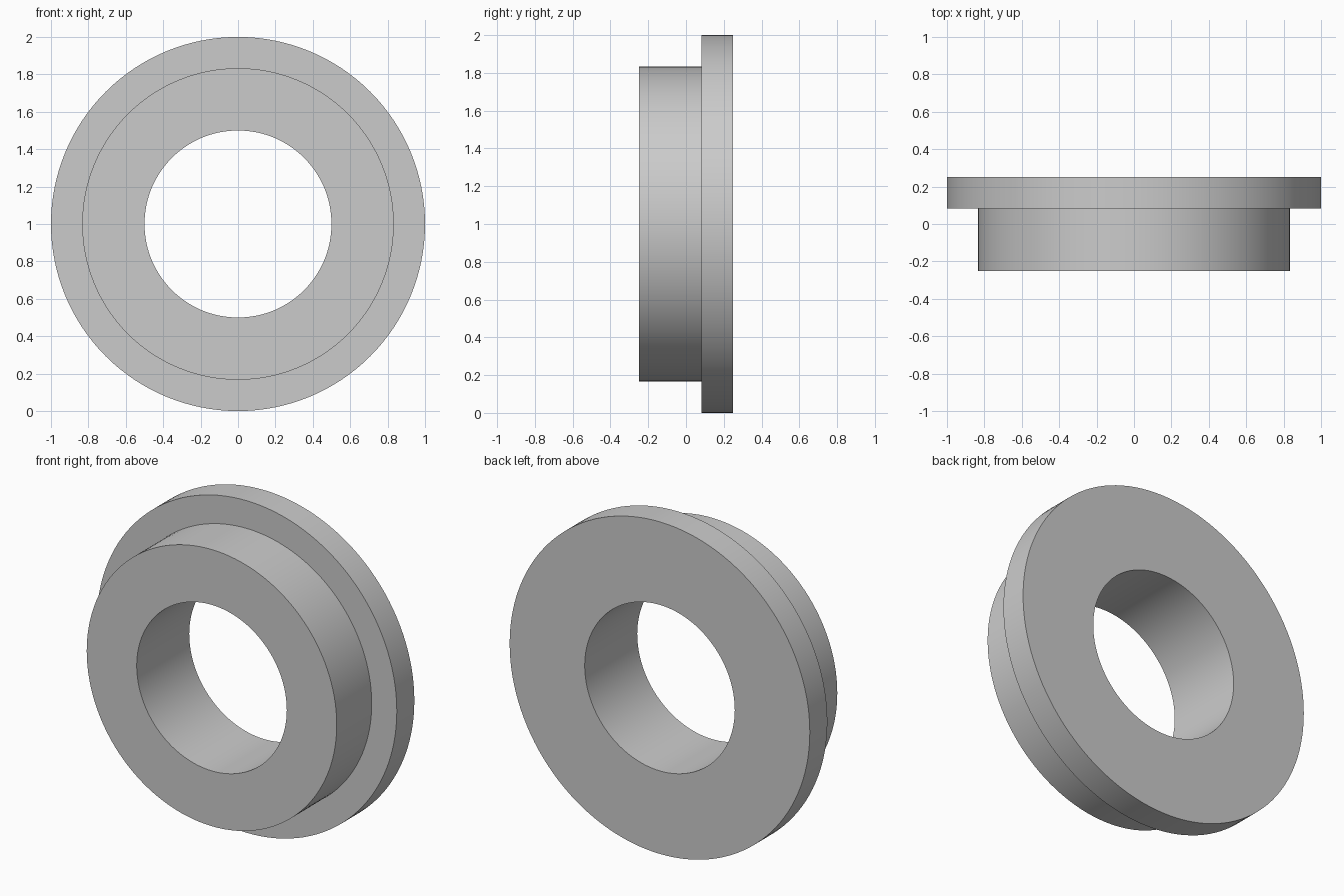
import bpy
import bmesh
from math import radians
from mathutils import Matrix, Vector

if "Cube" in bpy.data.objects:
    bpy.data.objects.remove(bpy.data.objects["Cube"])

SEGMENTS = 128

# Closed cross-section as (radius, y): bore, sleeve, shoulder, flange
PROFILE = [(0.5, -0.25), (0.833, -0.25), (0.833, 0.083),
           (1.0, 0.083), (1.0, 0.25), (0.5, 0.25)]


def lathe(name, profile, centre):
    """Revolve a closed profile around the y axis."""
    bm = bmesh.new()
    rings = []
    for i in range(SEGMENTS):
        turn = Matrix.Rotation(radians(360 * i / SEGMENTS), 3, 'Y')
        rings.append([bm.verts.new(turn @ Vector((r, y, 0)) + centre)
                      for r, y in profile])
    n = len(profile)
    for i, ring in enumerate(rings):
        following = rings[(i + 1) % SEGMENTS]
        for j in range(n):
            k = (j + 1) % n
            bm.faces.new((ring[j], ring[k], following[k], following[j]))
    bmesh.ops.recalc_face_normals(bm, faces=bm.faces)
    mesh = bpy.data.meshes.new(name)
    bm.to_mesh(mesh)
    bm.free()
    obj = bpy.data.objects.new(name, mesh)
    bpy.context.collection.objects.link(obj)
    return obj


# Flanged bushing standing on its rim
bushing = lathe("flanged_bushing", PROFILE, Vector((0, 0, 1)))
bpy.context.view_layer.objects.active = bushing
bushing.select_set(True)
bpy.ops.object.shade_smooth_by_angle(angle=radians(30))
